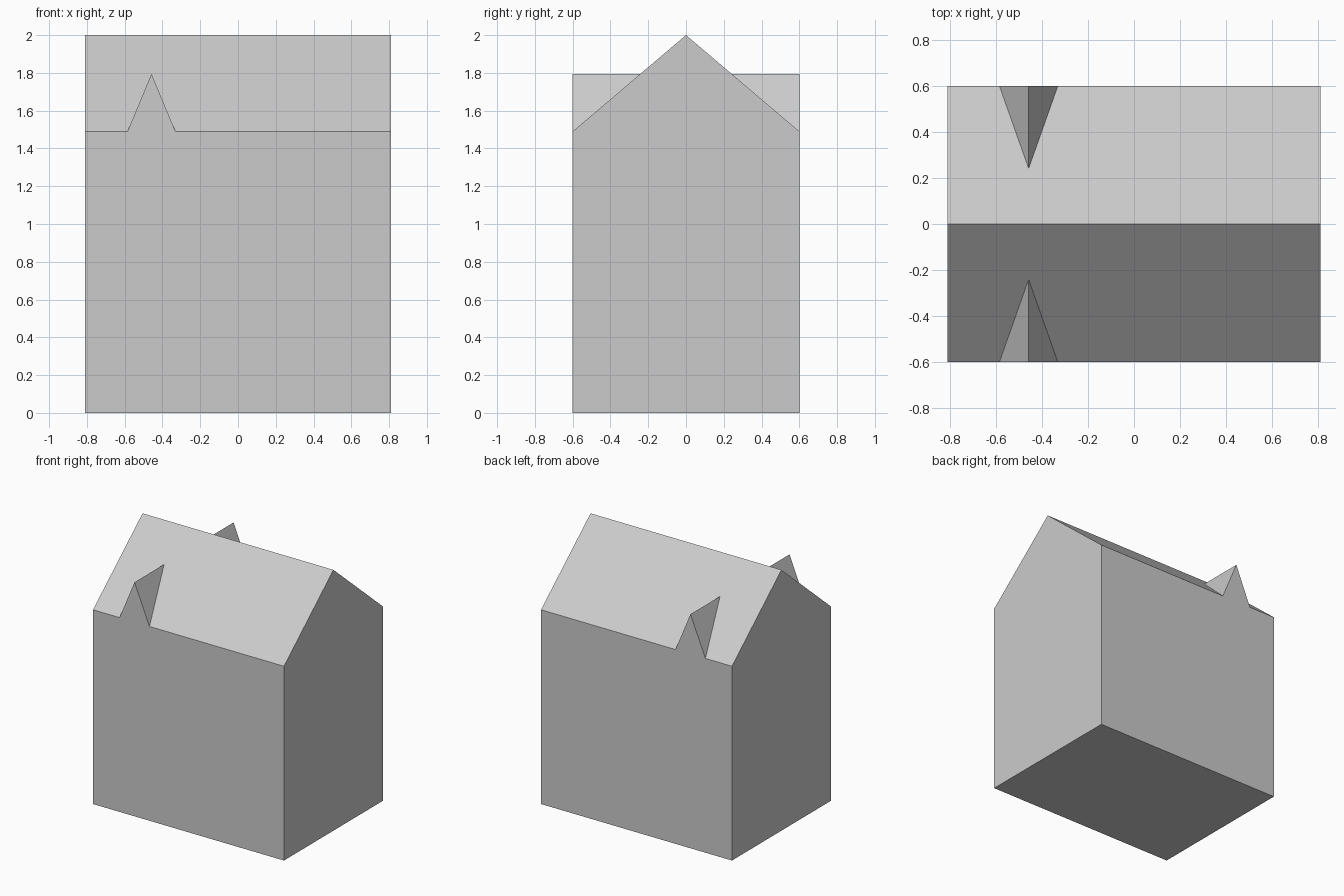
import bpy
import bmesh
from mathutils import Vector

cube = bpy.data.objects.get("Cube")
if cube:
    bpy.data.objects.remove(cube, do_unlink=True)

# Main dimensions
HALF_W, HALF_D = 0.81, 0.60
EAVE, RIDGE = 1.49, 2.0
GABLE_X, GABLE_HALF, GABLE_TOP = -0.458, 0.127, 1.795

# Plain grey shared by walls and roof
grey = bpy.data.materials.new("plain_grey")
colour = (0.6, 0.6, 0.6, 1.0)
grey.use_nodes = True
grey.diffuse_color = colour
grey.node_tree.nodes["Principled BSDF"].inputs["Base Color"].default_value = colour

bm = bmesh.new()


def add_face(*points):
    bm.faces.new([bm.verts.new(Vector(p)) for p in points])


# Depth at which a dormer ridge runs into the roof slope
valley_y = HALF_D * (RIDGE - GABLE_TOP) / (RIDGE - EAVE)

# Long wall, roof slope and dormer, repeated front and back
for side in (-1, 1):
    y = side * HALF_D
    base_l, base_r = (-HALF_W, y, 0), (HALF_W, y, 0)
    eave_l, eave_r = (-HALF_W, y, EAVE), (HALF_W, y, EAVE)
    foot_l = (GABLE_X - GABLE_HALF, y, EAVE)
    foot_r = (GABLE_X + GABLE_HALF, y, EAVE)
    peak = (GABLE_X, y, GABLE_TOP)
    valley = (GABLE_X, side * valley_y, GABLE_TOP)
    ridge_l, ridge_r = (-HALF_W, 0, RIDGE), (HALF_W, 0, RIDGE)

    add_face(base_l, base_r, eave_r, foot_r, peak, foot_l, eave_l)
    add_face(eave_l, foot_l, valley, foot_r, eave_r, ridge_r, ridge_l)
    add_face(foot_l, peak, valley)
    add_face(foot_r, valley, peak)

# Gable end walls
for x in (-HALF_W, HALF_W):
    add_face((x, -HALF_D, 0), (x, HALF_D, 0), (x, HALF_D, EAVE),
             (x, 0, RIDGE), (x, -HALF_D, EAVE))

# Floor
add_face(*[(sx * HALF_W, sy * HALF_D, 0)
           for sx, sy in ((-1, -1), (-1, 1), (1, 1), (1, -1))])

# Weld into one closed, flat-faced shell
bmesh.ops.remove_doubles(bm, verts=bm.verts, dist=0.0001)
bmesh.ops.recalc_face_normals(bm, faces=bm.faces)

mesh = bpy.data.meshes.new("house_shell")
bm.to_mesh(mesh)
bm.free()
mesh.materials.append(grey)
house = bpy.data.objects.new("house_shell", mesh)
bpy.context.collection.objects.link(house)
